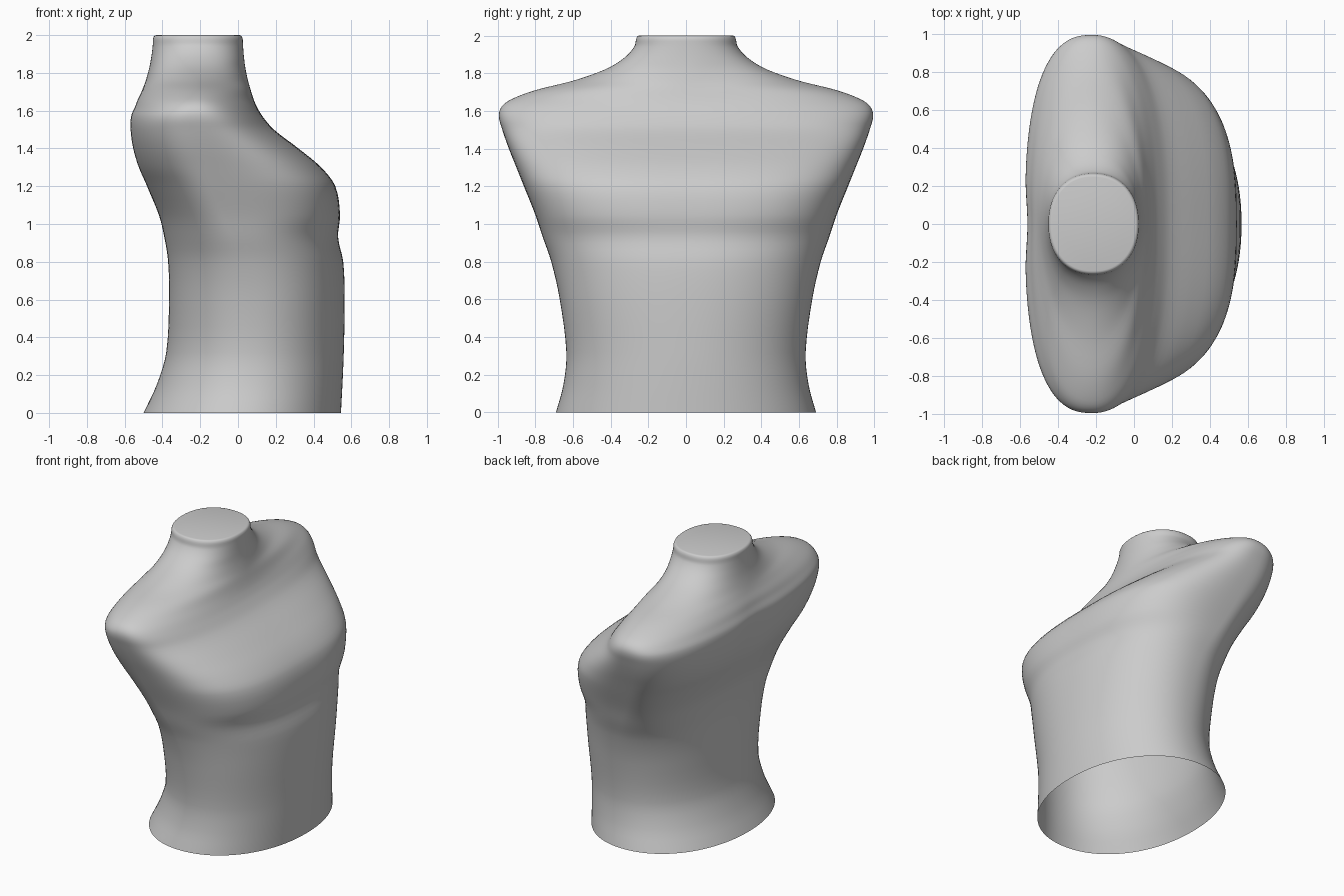
import bpy, bmesh, math

if "Cube" in bpy.data.objects:
    bpy.data.objects.remove(bpy.data.objects["Cube"])

# Body sections: z, back x, front x, half width, x of widest point, back roundness, front roundness
SECTIONS = [
    (0.00, -0.50, 0.545, 0.69, 0.02, 2.1, 2.1),
    (0.15, -0.43, 0.553, 0.65, 0.06, 2.1, 2.1),
    (0.32, -0.38, 0.56, 0.635, 0.08, 2.1, 2.1),
    (0.60, -0.365, 0.565, 0.67, 0.07, 2.2, 2.2),
    (0.80, -0.37, 0.557, 0.715, 0.03, 2.2, 2.3),
    (0.93, -0.39, 0.53, 0.76, -0.02, 2.2, 2.5),
    (1.05, -0.42, 0.54, 0.80, -0.08, 2.2, 2.8),
    (1.20, -0.485, 0.515, 0.86, -0.14, 2.3, 2.9),
    (1.30, -0.53, 0.44, 0.90, -0.17, 2.5, 2.8),
    (1.40, -0.56, 0.32, 0.94, -0.20, 2.6, 2.7),
    (1.50, -0.573, 0.19, 0.975, -0.21, 2.7, 2.5),
    (1.57, -0.57, 0.13, 0.993, -0.22, 2.6, 2.4),
    (1.62, -0.55, 0.10, 0.98, -0.22, 2.4, 2.2),
    (1.66, -0.535, 0.083, 0.93, -0.22, 2.2, 2.0),
    (1.71, -0.51, 0.067, 0.80, -0.22, 2.0, 1.9),
    (1.76, -0.49, 0.053, 0.60, -0.22, 1.9, 1.8),
    (1.82, -0.472, 0.04, 0.43, -0.215, 2.0, 1.9),
    (1.88, -0.46, 0.032, 0.33, -0.215, 2.1, 2.1),
    (1.94, -0.452, 0.027, 0.275, -0.215, 2.2, 2.2),
    (1.98, -0.45, 0.025, 0.265, -0.215, 2.2, 2.2),
]
SEG = 128


def slope(i, k):
    a, b = SECTIONS[max(i - 1, 0)], SECTIONS[min(i + 1, len(SECTIONS) - 1)]
    return (b[k] - a[k]) / (b[0] - a[0])


def blend(i, t):
    """Smooth section between section i and the next one."""
    p, q = SECTIONS[i], SECTIONS[i + 1]
    h = q[0] - p[0]
    out = [p[0] + h * t]
    for k in range(1, 7):
        out.append((2*t**3 - 3*t**2 + 1) * p[k] + (t**3 - 2*t**2 + t) * h * slope(i, k)
                   + (3*t**2 - 2*t**3) * q[k] + (t**3 - t**2) * h * slope(i + 1, k))
    return out


def power(v, n):
    return math.copysign(abs(v) ** (2 / n), v)


def bump(v, centre, width):
    return math.exp(-((v - centre) / width) ** 2)


def ring(bm, section):
    z, back, front, half, mid, nb, nf = section
    verts = []
    for j in range(SEG):
        a = 2 * math.pi * j / SEG
        c, s = math.cos(a), math.sin(a)
        n = nf if c >= 0 else nb
        x = mid + power(c, n) * ((front - mid) if c >= 0 else (mid - back))
        y = half * power(s, n)
        # shallow hollow between the shoulder blades
        if c < 0:
            x += 0.018 * bump(z, 1.45, 0.2) * bump(y, 0, 0.15) * -c
        verts.append(bm.verts.new((x, y, z)))
    return verts


bm = bmesh.new()
stack = [blend(i, t / 4) for i in range(len(SECTIONS) - 1) for t in range(4)]
stack.append(list(SECTIONS[-1]))
# rounded neck rim
for dz, inset in ((0.012, 0.004), (0.018, 0.01), (0.02, 0.018)):
    z, back, front, half, mid, nb, nf = SECTIONS[-1]
    stack.append([z + dz, back + inset, front - inset, half - inset, mid, nb, nf])

rings = [ring(bm, s) for s in stack]
for low, high in zip(rings, rings[1:]):
    for j in range(SEG):
        k = (j + 1) % SEG
        bm.faces.new((low[j], low[k], high[k], high[j]))
# flat neck cap; the waist stays open
bm.faces.new(rings[-1])

mesh = bpy.data.meshes.new("torso")
bm.to_mesh(mesh)
bm.free()
torso = bpy.data.objects.new("torso", mesh)
bpy.context.collection.objects.link(torso)
bpy.context.view_layer.objects.active = torso
torso.select_set(True)
bpy.ops.object.shade_smooth_by_angle(angle=math.radians(40))
